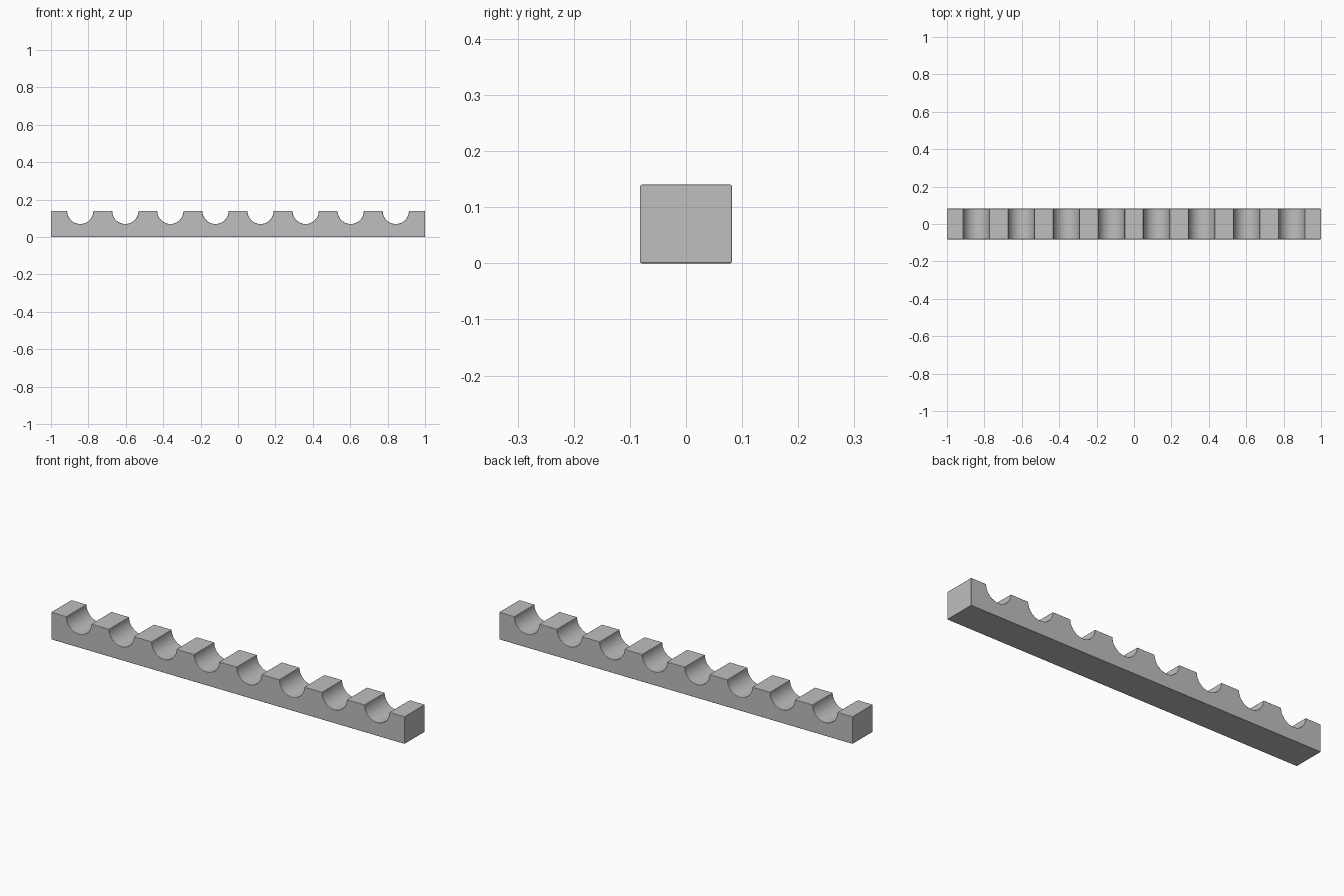
import bpy, bmesh, math

LENGTH, DEPTH, HEIGHT = 2.0, 0.164, 0.14
NOTCHES, SPACING, RADIUS = 8, 0.241, 0.07
STEPS = 24

cube = bpy.data.objects.get("Cube")
if cube:
    bpy.data.objects.remove(cube, do_unlink=True)

# Plain grey material
grey = bpy.data.materials.new("plain_grey")
grey.use_nodes = True
colour = (0.52, 0.52, 0.52, 1)
grey.diffuse_color = colour
grey.node_tree.nodes["Principled BSDF"].inputs["Base Color"].default_value = colour

# Side profile: straight base, row of half-round notches along the top
profile = [(LENGTH / 2, 0), (LENGTH / 2, HEIGHT)]
for n in reversed(range(NOTCHES)):
    centre = (n - (NOTCHES - 1) / 2) * SPACING
    for s in range(STEPS + 1):
        a = math.pi * s / STEPS
        profile.append((centre + RADIUS * math.cos(a), HEIGHT - RADIUS * math.sin(a)))
profile += [(-LENGTH / 2, HEIGHT), (-LENGTH / 2, 0)]

# Extrude the profile through the depth of the bar
bm = bmesh.new()
face = bm.faces.new([bm.verts.new((x, -DEPTH / 2, z)) for x, z in profile])
result = bmesh.ops.extrude_face_region(bm, geom=[face])
back = [v for v in result["geom"] if isinstance(v, bmesh.types.BMVert)]
bmesh.ops.translate(bm, verts=back, vec=(0, DEPTH, 0))
bmesh.ops.recalc_face_normals(bm, faces=bm.faces)
mesh = bpy.data.meshes.new("notched_bar")
bm.to_mesh(mesh)
bm.free()
mesh.materials.append(grey)
bar = bpy.data.objects.new("notched_bar", mesh)
bpy.context.collection.objects.link(bar)

# Smooth notch walls and softly rounded edges
bpy.context.view_layer.objects.active = bar
bar.select_set(True)
bpy.ops.object.shade_smooth_by_angle(angle=math.radians(35))
bevel = bar.modifiers.new("rounded_edges", 'BEVEL')
bevel.width = 0.003
bevel.segments = 2
bevel.limit_method = 'ANGLE'
bevel.angle_limit = math.radians(40)
bevel.harden_normals = True
